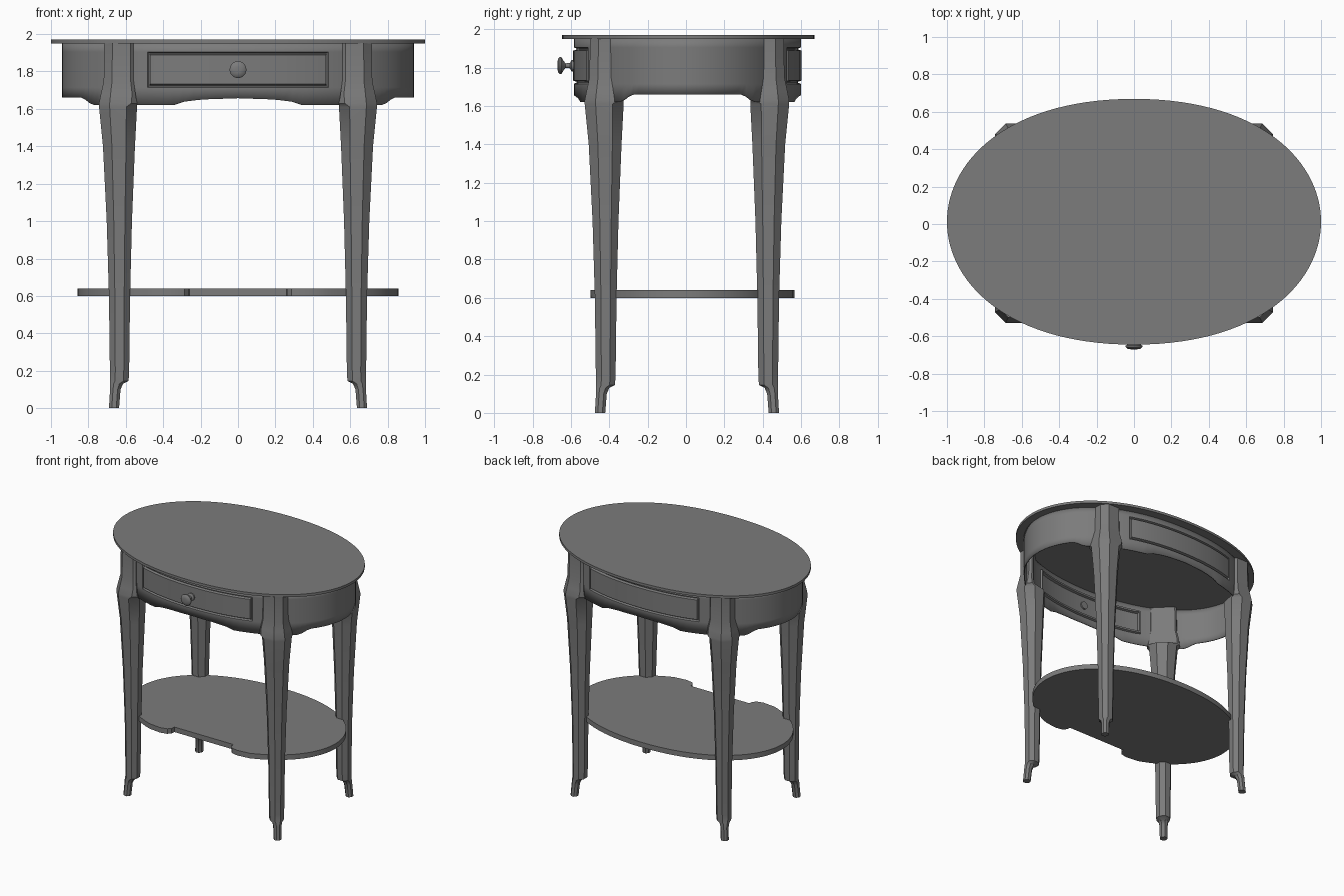
import bpy, bmesh, math
from mathutils import Matrix

if "Cube" in bpy.data.objects:
    bpy.data.objects.remove(bpy.data.objects["Cube"])

grey = bpy.data.materials.new("plain_grey")
grey.use_nodes = True
colour = (0.2, 0.2, 0.2, 1)
grey.diffuse_color = colour
grey.node_tree.nodes["Principled BSDF"].inputs["Base Color"].default_value = colour

STEPS = 30
CENTRE_Y = 0.007


def finish(name, bm, angle=30):
    bmesh.ops.recalc_face_normals(bm, faces=bm.faces)
    mesh = bpy.data.meshes.new(name)
    bm.to_mesh(mesh)
    bm.free()
    mesh.materials.append(grey)
    obj = bpy.data.objects.new(name, mesh)
    bpy.context.collection.objects.link(obj)
    bpy.ops.object.select_all(action="DESELECT")
    obj.select_set(True)
    bpy.context.view_layer.objects.active = obj
    bpy.ops.object.shade_smooth_by_angle(angle=math.radians(angle))
    return obj


def oval(a, b, cy):
    """Flattened oval, counterclockwise from the front centre."""
    quarter = []
    for i in range(STEPS + 1):
        t = i / STEPS
        u = 1 - t
        x = 3 * u * u * t * 0.68 * a + (3 * u * t * t + t ** 3) * a
        y = (u ** 3 + 3 * u * u * t) * b + 3 * u * t * t * 0.487 * b
        quarter.append((x, y))
    loop = []
    for sx, sy in ((1, -1), (1, 1), (-1, 1), (-1, -1)):
        part = quarter if sx * sy < 0 else quarter[::-1]
        loop += [(sx * x, sy * y + cy) for x, y in part[:-1]]
    return loop


def loft(bm, rings, caps=True):
    """Join equal closed rings of points."""
    rows = [[bm.verts.new(p) for p in ring] for ring in rings]
    for low, high in zip(rows, rows[1:]):
        for i in range(len(low)):
            j = (i + 1) % len(low)
            bm.faces.new((low[i], low[j], high[j], high[i]))
    if caps:
        bm.faces.new(rows[0][::-1])
        bm.faces.new(rows[-1])


def slab(name, outline, z0, z1):
    bm = bmesh.new()
    loft(bm, [[(x, y, z) for x, y in outline] for z in (z0, z1)])
    return finish(name, bm)


# Oval top
slab("table_top", oval(1.0, 0.657, 0.012), 1.95, 1.97)

# Lower shelf with a shallow cutout between two rounded front lobes
lobe = [(0.26, -0.43), (0.263, -0.46), (0.285, -0.485), (0.34, -0.497)]
body = [p for p in oval(0.857, 0.56, 0.005) if p[1] > 0 or abs(p[0]) > 0.42]
slab("lower_shelf", lobe + body + [(-x, y) for x, y in reversed(lobe)], 0.60, 0.64)

# Apron with a shaped lower edge
EDGE = [(0, 1.657), (0.2, 1.65), (0.3, 1.637), (0.345, 1.62),
        (0.78, 1.62), (0.83, 1.66), (1, 1.66)]


def lower_edge(x):
    x = abs(x)
    for (xa, za), (xb, zb) in zip(EDGE, EDGE[1:]):
        if x <= xb:
            return za + (zb - za) * (x - xa) / (xb - xa)
    return EDGE[-1][1]


line = oval(0.94, 0.592, CENTRE_Y)
bm = bmesh.new()
rings = [[(x, y, lower_edge(x)) for x, y in line]]
rings += [[(x, y, z) for x, y in line] for z in (1.715, 1.905, 1.952)]
loft(bm, rings, caps=False)
bmesh.ops.recalc_face_normals(bm, faces=bm.faces)

# Grooved drawer panel at the front and false panel at the back
for side in (-1, 1):
    panel = []
    for f in bm.faces:
        c = f.calc_center_median()
        if abs(c.x) < 0.485 and c.y * side > 0 and 1.75 < c.z < 1.87:
            panel.append(f)
    for width, depth in ((0.006, -0.015), (0.005, 0.0), (0.006, 0.018)):
        bmesh.ops.inset_region(bm, faces=panel, thickness=width, depth=depth,
                               use_even_offset=True)
apron = finish("apron", bm)
wall = apron.modifiers.new("wall", "SOLIDIFY")
wall.thickness = 0.008
wall.offset = -1

# Legs: z, inner side, outer side, inner corner cut
LEG = [(0, 0.636, 0.690, 0.3), (0.1, 0.628, 0.684, 0.3), (0.13, 0.615, 0.684, 0.3),
       (0.145, 0.585, 0.685, 0.3), (0.2, 0.582, 0.685, 0.3), (0.6, 0.577, 0.690, 0.3),
       (1.0, 0.567, 0.702, 0.3), (1.4, 0.551, 0.722, 0.3), (1.61, 0.540, 0.743, 0.3),
       (1.63, 0.540, 0.743, 0.75), (1.68, 0.548, 0.733, 0.8),
       (1.75, 0.558, 0.718, 0.8), (1.952, 0.560, 0.715, 0.8)]


def leg_ring(z, low, high, cut, sx, sy):
    w = high - low
    c, k = 0.28 * w, cut * w
    s = min(0.28, 0.9 - cut) * w
    pts = [(k, 0), (w - s, 0), (w, s), (w, w - c),
           (w - c, w), (s, w), (0, w - s), (0, k)]
    return [(sx * (low + x), sy * (low - 0.21 + y) + 0.005, z) for x, y in pts]


for sx, sy, name in ((1, -1, "front_left_leg"), (-1, -1, "front_right_leg"),
                     (1, 1, "back_left_leg"), (-1, 1, "back_right_leg")):
    bm = bmesh.new()
    loft(bm, [leg_ring(*row, sx, sy) for row in LEG])
    finish(name, bm, 40)

# Turned drawer knob
KNOB = [(0.03, 0.57), (0.03, 0.597), (0.014, 0.605), (0.012, 0.628), (0.022, 0.636),
        (0.044, 0.65), (0.045, 0.658), (0.036, 0.667), (0.015, 0.67)]
bm = bmesh.new()
angles = [math.tau * i / 24 for i in range(24)]
loft(bm, [[(r * math.cos(a), -d, 1.81 + r * math.sin(a)) for a in angles] for r, d in KNOB])
finish("drawer_knob", bm, 40)
